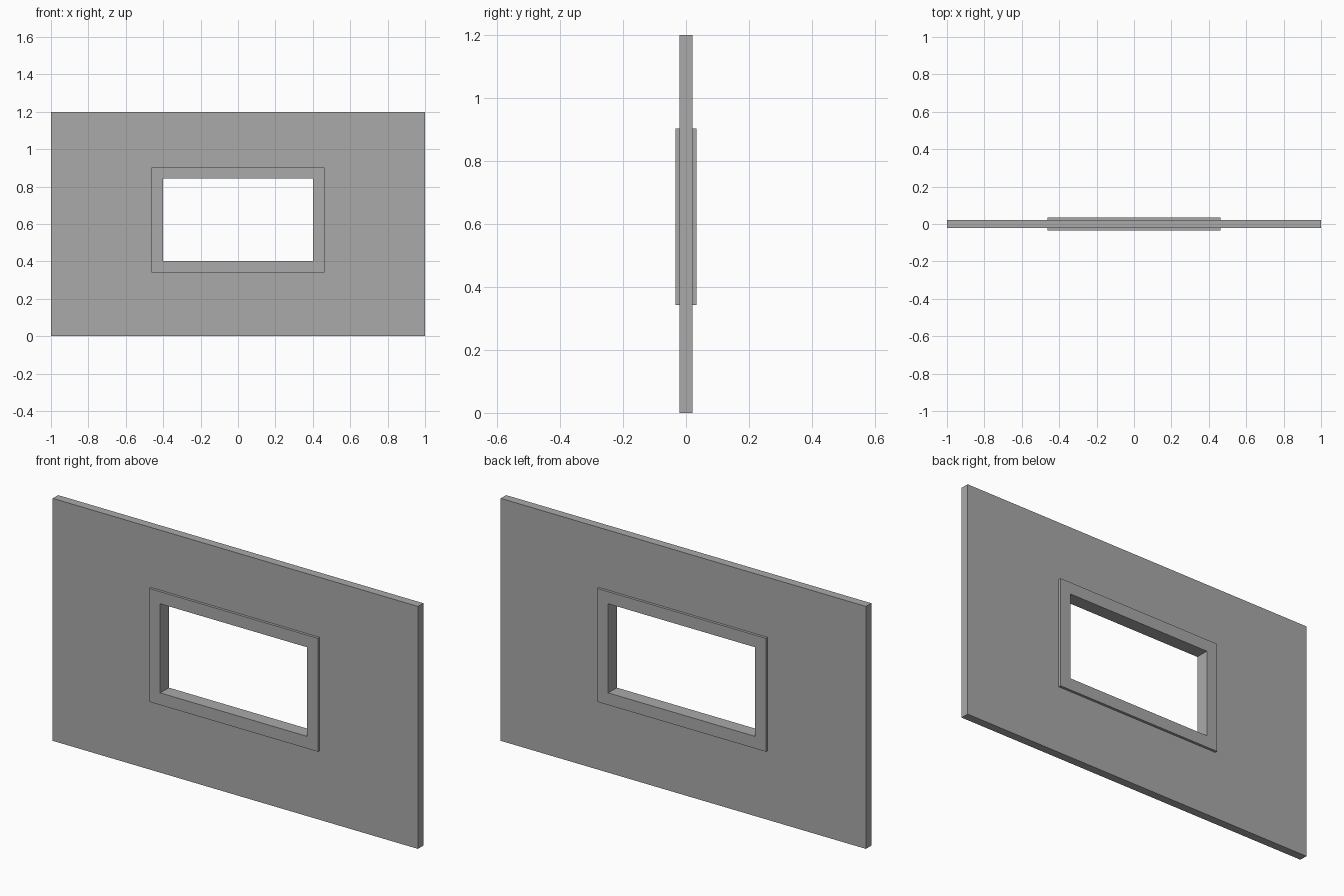
import bpy
import bmesh

cube = bpy.data.objects.get("Cube")
if cube:
    bpy.data.objects.remove(cube, do_unlink=True)

grey = bpy.data.materials.new("plain grey")
grey.use_nodes = True
colour = (0.4, 0.4, 0.4, 1.0)
grey.diffuse_color = colour
grey.node_tree.nodes["Principled BSDF"].inputs["Base Color"].default_value = colour


def rectangle(bm, bounds, y):
    """Corner loop of an upright rectangle given as left, right, bottom, top."""
    left, right, bottom, top = bounds
    corners = ((left, bottom), (right, bottom), (right, top), (left, top))
    return [bm.verts.new((x, y, z)) for x, z in corners]


def pierced_panel(name, outer, inner, depth):
    """Flat panel with a rectangular opening, centred on y = 0."""
    bm = bmesh.new()
    loops = [rectangle(bm, outer, -depth / 2), rectangle(bm, inner, -depth / 2),
             rectangle(bm, inner, depth / 2), rectangle(bm, outer, depth / 2)]
    for a, b in zip(loops, loops[1:] + loops[:1]):
        for i in range(4):
            j = (i + 1) % 4
            bm.faces.new((a[i], a[j], b[j], b[i]))
    bmesh.ops.recalc_face_normals(bm, faces=bm.faces)
    mesh = bpy.data.meshes.new(name)
    bm.to_mesh(mesh)
    bm.free()
    mesh.materials.append(grey)
    panel = bpy.data.objects.new(name, mesh)
    bpy.context.collection.objects.link(panel)
    return panel


# Wall, with its opening tucked inside the window frame
pierced_panel("wall", (-1, 1, 0, 1.2), (-0.43, 0.43, 0.37, 0.873), 0.042)

# Window frame standing proud of both wall faces
pierced_panel("window_frame", (-0.462, 0.462, 0.342, 0.903),
              (-0.402, 0.402, 0.402, 0.843), 0.068)
